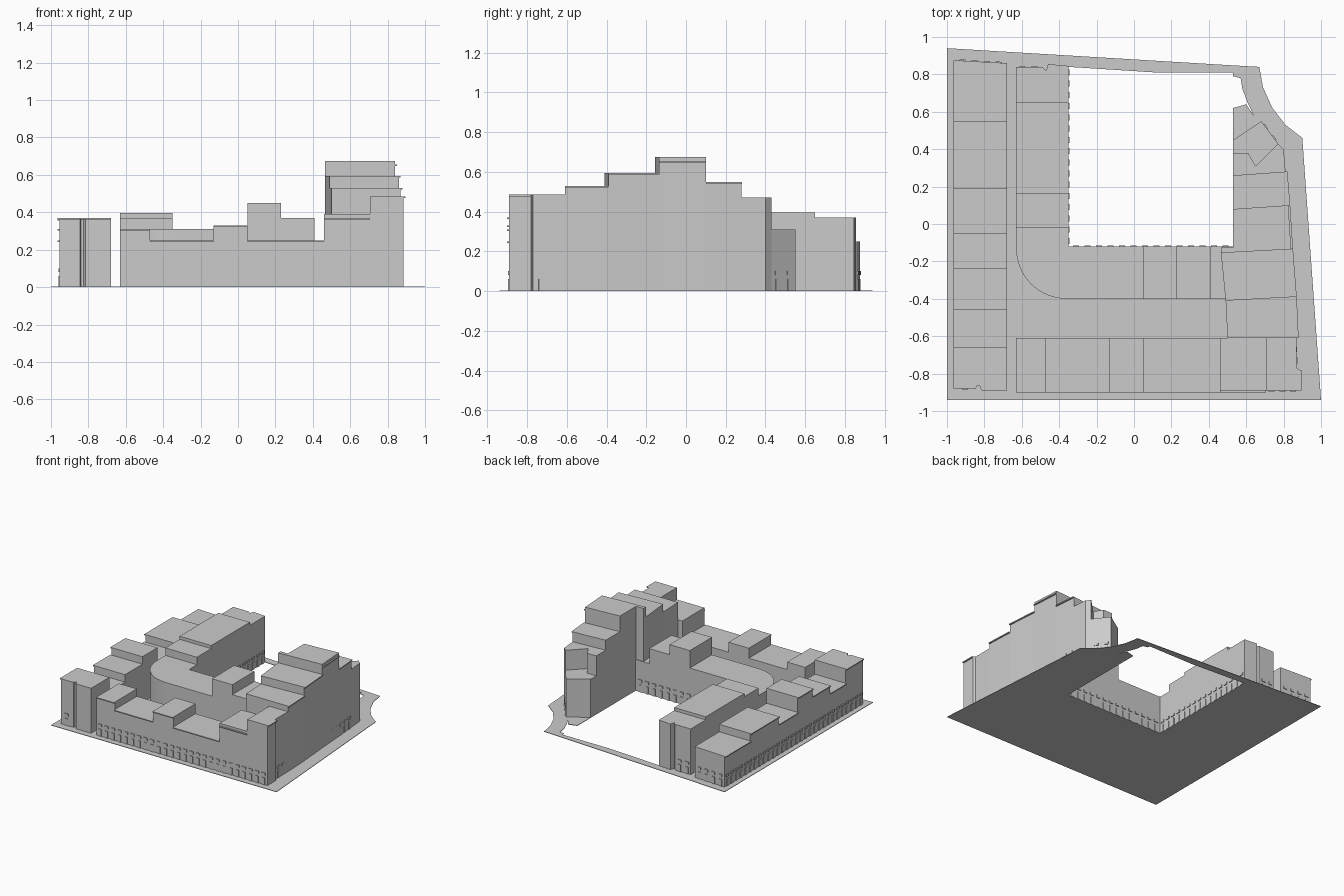
import bpy, bmesh, math
from mathutils import Vector

cube = bpy.data.objects.get("Cube")
if cube:
    bpy.data.objects.remove(cube, do_unlink=True)

stone = bpy.data.materials.new("grey_stone")
stone.use_nodes = True
GREY = (0.6, 0.6, 0.6, 1)
stone.diffuse_color = GREY
stone.node_tree.nodes["Principled BSDF"].inputs["Base Color"].default_value = GREY


def finish(bm, name):
    mesh = bpy.data.meshes.new(name)
    bmesh.ops.recalc_face_normals(bm, faces=bm.faces)
    bm.to_mesh(mesh)
    bm.free()
    mesh.materials.append(stone)
    obj = bpy.data.objects.new(name, mesh)
    bpy.context.collection.objects.link(obj)
    return obj


def add_prism(bm, outline, z0, z1):
    face = bm.faces.new([bm.verts.new((x, y, z0)) for x, y in outline])
    new = bmesh.ops.extrude_face_region(bm, geom=[face])["geom"]
    for v in new:
        if isinstance(v, bmesh.types.BMVert):
            v.co.z = z1


def prism(name, outline, top, base=0.0):
    bm = bmesh.new()
    add_prism(bm, outline, base, top)
    return finish(bm, name)


def rect(x0, x1, y0, y1):
    return [(x0, y0), (x1, y0), (x1, y1), (x0, y1)]


def strip(bm, a, b, out, z0, z1):
    """Thin plate on the wall from a to b, standing out to the right of a-b."""
    a, b = Vector(a), Vector(b)
    d = (b - a).normalized()
    n = Vector((d.y, -d.x)) * out
    add_prism(bm, [a, b, b + n, a + n], z0, z1)


def cornice(name, a, b, z):
    bm = bmesh.new()
    strip(bm, a, b, 0.01, z - 0.008, z)
    return finish(bm, name)


def wall_details(name, a, b, step=0.058):
    """Row of small windows above a row of narrow ground-floor piers."""
    a, b = Vector(a), Vector(b)
    length = (b - a).length
    count = max(1, int(length / step))
    d = (b - a) / length
    bm = bmesh.new()
    for i in range(count):
        mid = a + d * length * (i + 0.5) / count
        strip(bm, mid - d * 0.016, mid + d * 0.016, 0.006, 0.08, 0.1)
        strip(bm, mid - d * 0.012, mid + d * 0.012, 0.005, 0, 0.06)
    return finish(bm, name)


# Ground plate around an open courtyard
plate = [(-1, -.94), (1, -.94), (.9, .46), (.81, .53), (.74, .62), (.69, .73),
         (.67, .84), (.53, .848), (.53, .79), (.57, .78), (.58, .72),
         (.605, .655), (.64, .58), (.6, .64), (.53, .62), (.53, -.12),
         (-.35, -.12), (-.35, .901), (-1, .94)]
prism("ground_plate", plate, 0.004)
prism("north_pavement", [(-.35, .84), (.12, .81), (.53, .81), (.53, .848), (-.35, .901)], 0.004)

# West row of houses, front to back
west = [(-.66, -.46, .25), (-.46, -.24, .31), (-.24, -.05, .37),
        (-.05, .19, .25), (.19, .55, .31)]
for y0, y1, h in west:
    prism("west_house", rect(-.955, -.68, y0, y1), h)
    cornice("west_cornice", (-.955, y1), (-.955, y0), h)
prism("west_front_house", [(-.955, -.88), (-.845, -.88), (-.84, -.865), (-.825, -.865),
                           (-.815, -.89), (-.68, -.89), (-.68, -.66), (-.955, -.66)], .365)
cornice("west_front_cornice", (-.955, -.66), (-.955, -.88), .365)
prism("west_back_house", [(-.955, .55), (-.68, .55), (-.68, .86), (-.955, .875)], .25)
cornice("west_back_cornice", (-.955, .875), (-.955, .55), .25)

# Inner west wing
prism("inner_west_low", rect(-.63, -.35, -.02, .16), .37)
prism("inner_west_mid", rect(-.63, -.35, .16, .65), .395)
prism("inner_west_back", [(-.63, .65), (-.35, .65), (-.35, .845), (-.46, .855),
                          (-.47, .82), (-.49, .84), (-.63, .84)], .37)

# Inner south wing with a rounded street corner
arc = [(-.36 - .27 * math.cos(t * math.pi / 32), -.13 - .27 * math.sin(t * math.pi / 32))
       for t in range(17)]
prism("rounded_corner", arc + [(.05, -.4), (.05, -.12), (-.35, -.12), (-.35, -.02), (-.63, -.02)], .31)
for x0, x1, h in [(.05, .23, .45), (.23, .41, .37), (.41, .53, .25)]:
    prism("inner_south_house", rect(x0, x1, -.4, -.12), h)

# Front row of houses
front = [(-.63, -.47, .31), (-.47, -.13, .25), (-.13, .05, .33),
         (.05, .46, .25), (.46, .705, .39)]
for x0, x1, h in front:
    prism("front_house", rect(x0, x1, -.89, -.61), h)
    cornice("front_cornice", (x0, -.89), (x1, -.89), min(h, .37))
prism("front_corner_house", [(.705, -.89), (.885, -.89), (.885, -.78), (.87, -.77),
                             (.87, -.61), (.705, -.61)], .485)

# Stepped east row, rising to its middle
cuts = [((.5, -.61), (.87, -.61)), ((.49, -.41), (.86, -.39)), ((.465, -.155), (.84, -.135)),
        ((.53, .08), (.825, .1)), ((.53, .26), (.81, .28))]
heights = [.53, .595, .675, .55]
for (w0, e0), (w1, e1), h in zip(cuts, cuts[1:], heights):
    outline = [w0, e0, e1, w1]
    if h == max(heights):
        outline += [(.53, -.125), (.465, -.125)]
    prism("east_house", outline, h)
    cornice("east_cornice", e0, e1, h - .02 if h == max(heights) else h)
prism("east_end_house", [(.53, .26), (.81, .28), (.8, .4), (.77, .43),
                         (.65, .31), (.61, .38), (.53, .38)], .47)
prism("angled_end_house", [(.53, .38), (.61, .38), (.65, .31), (.77, .43), (.68, .55), (.53, .45)], .31)
cornice("east_corner_cornice", (.885, -.89), (.885, -.78), .485)

# Windows and ground-floor piers on the street and courtyard walls
walls = {
    "front": ((-.63, -.89), (.88, -.89)),
    "west_front": ((-.955, -.88), (-.85, -.88)),
    "west": ((-.955, .87), (-.955, -.88)),
    "west_back": ((-.69, .86), (-.95, .875)),
    "east": ((.87, -.76), (.81, .28)),
    "east_end": ((.77, .43), (.68, .55)),
    "courtyard_west": ((-.35, -.12), (-.35, .84)),
    "courtyard_south": ((.52, -.12), (-.34, -.12)),
    "inner_back": ((-.5, .84), (-.63, .84)),
}
for label, (a, b) in walls.items():
    wall_details(label + "_windows_and_piers", a, b)
